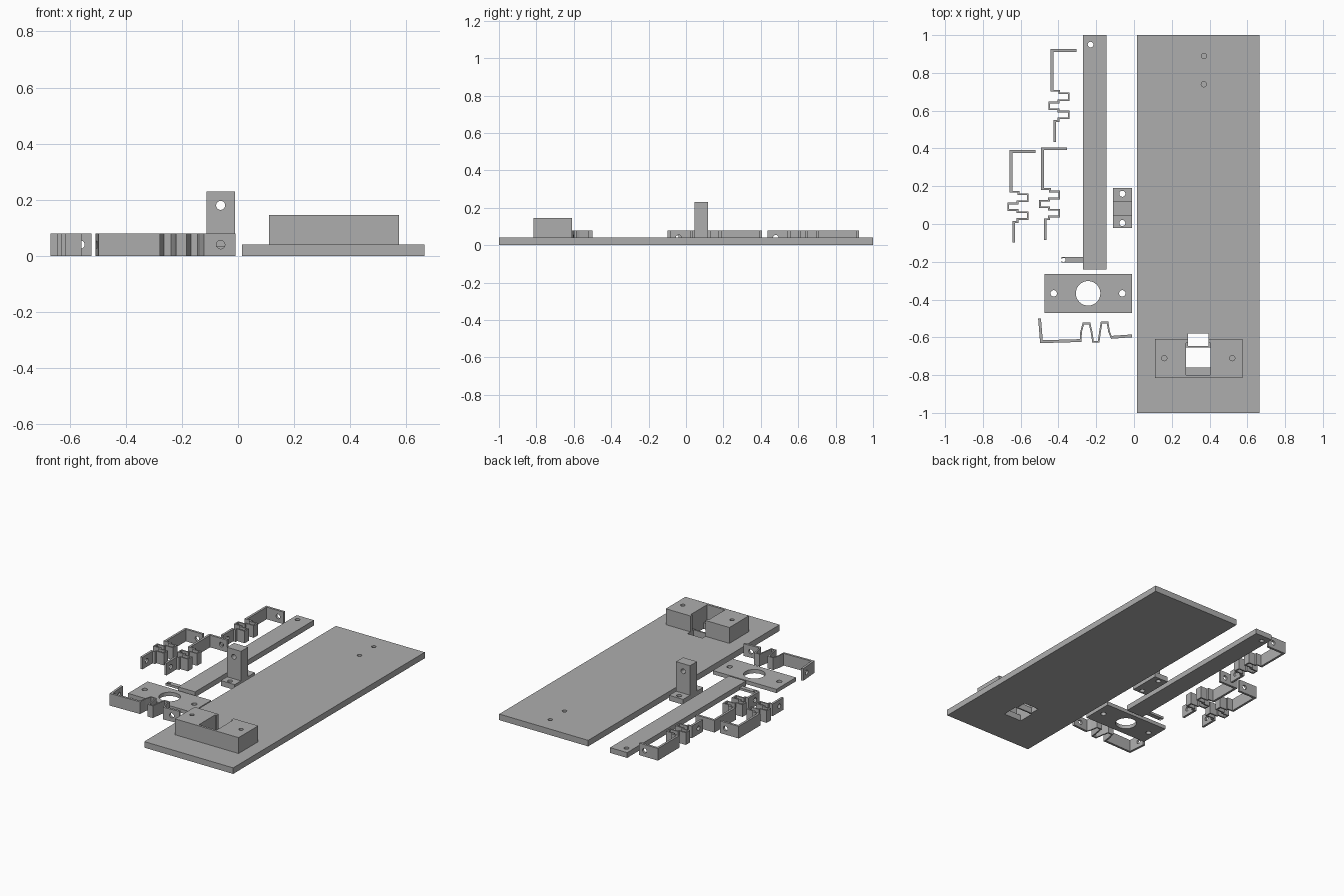
import bpy, bmesh, math
from mathutils import Vector, Matrix

if "Cube" in bpy.data.objects:
    bpy.data.objects.remove(bpy.data.objects["Cube"])

grey = bpy.data.materials.new("light grey")
grey.diffuse_color = (0.42, 0.42, 0.42, 1)
grey.use_nodes = True
grey.node_tree.nodes["Principled BSDF"].inputs["Base Color"].default_value = grey.diffuse_color


def prism(name, pts, z0, z1):
    """Extrude a closed xy outline from z0 to z1."""
    bm = bmesh.new()
    face = bm.faces.new([bm.verts.new((x, y, z0)) for x, y in pts])
    res = bmesh.ops.extrude_face_region(bm, geom=[face])
    top = [v for v in res["geom"] if isinstance(v, bmesh.types.BMVert)]
    bmesh.ops.translate(bm, verts=top, vec=(0, 0, z1 - z0))
    bmesh.ops.recalc_face_normals(bm, faces=bm.faces)
    me = bpy.data.meshes.new(name)
    bm.to_mesh(me)
    bm.free()
    me.materials.append(grey)
    ob = bpy.data.objects.new(name, me)
    bpy.context.collection.objects.link(ob)
    return ob


def box(name, x0, x1, y0, y1, z0, z1):
    return prism(name, [(x0, y0), (x1, y0), (x1, y1), (x0, y1)], z0, z1)


def boolean(ob, other, op):
    """Apply a boolean and remove the helper."""
    other.hide_render = True
    mod = ob.modifiers.new("bool", "BOOLEAN")
    mod.operation, mod.solver, mod.object = op, "EXACT", other
    bpy.context.view_layer.update()
    deps = bpy.context.evaluated_depsgraph_get()
    me = bpy.data.meshes.new_from_object(ob.evaluated_get(deps))
    ob.modifiers.clear()
    ob.data = me
    bpy.data.objects.remove(other)


def drill(ob, centre, r=0.015, depth=0.2, axis="Z"):
    n = 32
    ring = [(r * math.cos(2 * math.pi * i / n), r * math.sin(2 * math.pi * i / n)) for i in range(n)]
    cutter = prism("drill", ring, -depth / 2, depth / 2)
    rot = {"X": Matrix.Rotation(math.pi / 2, 4, "Y"),
           "Y": Matrix.Rotation(math.pi / 2, 4, "X"), "Z": Matrix()}[axis]
    cutter.data.transform(Matrix.Translation(centre) @ rot)
    boolean(ob, cutter, "DIFFERENCE")


def strip(name, path, widths, height=0.08):
    """Bent strip: mitred offset of a centre line, one width per segment."""
    p = [Vector(q) for q in path]
    d = [(b - a).normalized() for a, b in zip(p, p[1:])]

    def side(s):
        out = []
        for i, q in enumerate(p):
            j, k = max(i - 1, 0), min(i, len(d) - 1)
            na, nb = Vector((-d[j].y, d[j].x)), Vector((-d[k].y, d[k].x))
            wa, wb = s * widths[j] / 2, s * widths[k] / 2
            cross = na.x * nb.y - na.y * nb.x
            if abs(cross) < 0.05:
                out.append(q + nb * wb)
            else:
                out.append(q + Vector((wa * nb.y - wb * na.y, wb * na.x - wa * nb.x)) / cross)
        return out
    return prism(name, side(1) + side(-1)[::-1], 0, height)


# Large base plate with blind pilot holes and two windows
plate = box("base_plate", 0.015, 0.665, -1, 1, 0, 0.04)
for y in (0.89, 0.74):
    drill(plate, (0.37, y, 0.04), 0.014, 0.05)
boolean(plate, box("window", 0.275, 0.405, -0.76, -0.655, -0.1, 0.1), "DIFFERENCE")
boolean(plate, box("window", 0.285, 0.395, -0.645, -0.58, -0.1, 0.1), "DIFFERENCE")

# Raised block with a central pocket open toward the back
block = box("raised_block", 0.11, 0.575, -0.815, -0.61, 0.04, 0.145)
boolean(block, box("pocket", 0.275, 0.405, -0.80, -0.63, 0, 0.2), "DIFFERENCE")
boolean(block, box("notch", 0.285, 0.395, -0.66, -0.58, 0, 0.2), "DIFFERENCE")
for x in (0.16, 0.52):
    drill(block, (x, -0.71, 0.145), 0.014, 0.12)

# Long arm with a thin side tab
arm = box("long_arm", -0.27, -0.145, -0.24, 1, 0, 0.035)
drill(arm, (-0.23, 0.95, 0))
tab = box("arm_tab", -0.385, -0.27, -0.205, -0.175, 0, 0.015)
drill(tab, (-0.373, -0.19, 0), 0.011)

# Flat mounting plate with a large centre hole
mount = box("mounting_plate", -0.475, -0.01, -0.47, -0.265, 0, 0.025)
drill(mount, (-0.243, -0.367, 0), 0.065)
for x in (-0.425, -0.062):
    drill(mount, (x, -0.367, 0), 0.017)

# Upright post on a flanged foot
t = 0.035
x0, x1 = -0.112, -0.01
profile = [(-0.02, 0), (0.19, 0), (0.19, t), (0.118, t), (0.118, 0.23),
           (0.045, 0.23), (0.045, t), (-0.02, t)]
post = prism("upright_post", profile, x0, x1)
post.data.transform(Matrix(((0, 0, 1, 0), (1, 0, 0, 0), (0, 1, 0, 0), (0, 0, 0, 1))))
for y in (0.16, 0.005):
    drill(post, (-0.062, y, 0.01), 0.016, 0.1)
drill(post, (-0.062, 0.08, 0.18), 0.016, 0.3, "Y")

# Three identical bent clips
clip = [(-.305, .918), (-.435, .918), (-.435, .705), (-.395, .705), (-.395, .692),
        (-.345, .692), (-.345, .655), (-.40, .655), (-.40, .643), (-.448, .643),
        (-.448, .608), (-.40, .608), (-.40, .596), (-.345, .596), (-.345, .56),
        (-.40, .56), (-.40, .545), (-.42, .545), (-.42, .435)]
clip_w = [.015] * 2 + [.009] * 15 + [.015]
for i, (dx, dy) in enumerate([(0, 0), (-.217, -.534), (-.05, -.52)]):
    ob = strip(f"bent_clip_{i + 1}", [(x + dx, y + dy) for x, y in clip], clip_w)
    drill(ob, (-0.345 + dx, 0.918 + dy, 0.04), 0.015, 0.05, "Y")
    drill(ob, (-0.42 + dx, 0.48 + dy, 0.04), 0.015, 0.05, "X")

# Fourth clip with slanted bends
wavy = [(-.50, -.50), (-.49, -.623), (-.283, -.617), (-.28, -.57), (-.268, -.527),
        (-.235, -.527), (-.225, -.57), (-.217, -.623), (-.187, -.623), (-.18, -.57),
        (-.172, -.522), (-.14, -.522), (-.132, -.57), (-.12, -.6), (-.01, -.592)]
ob = strip("wavy_clip", wavy, [.015] * 2 + [.009] * 11 + [.015])
drill(ob, (-0.062, -0.596, 0.04), 0.015, 0.05, "Y")
drill(ob, (-0.496, -0.54, 0.04), 0.015, 0.05, "X")
